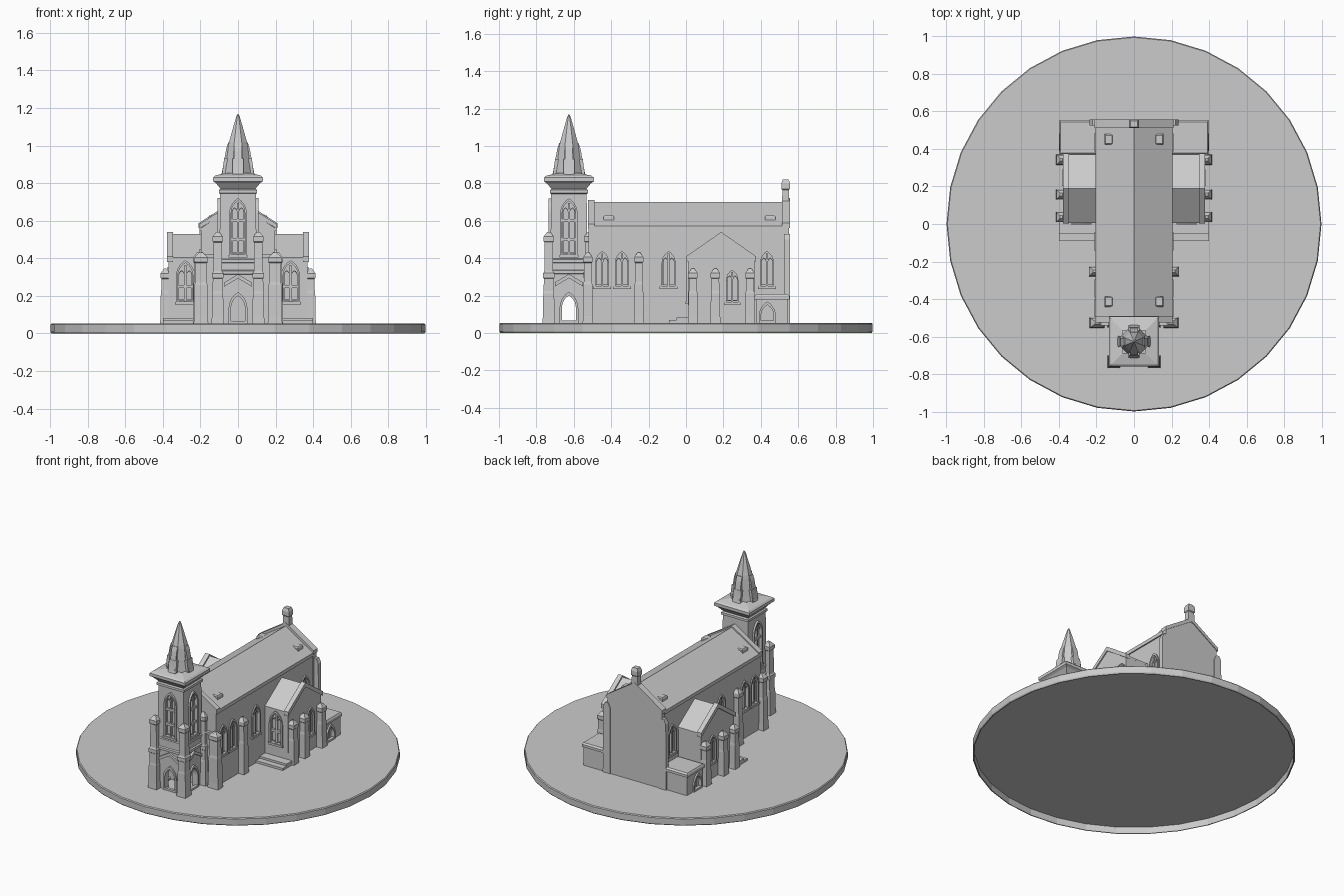
import bpy, bmesh
from math import pi, cos, sin
from mathutils import Matrix, Vector

if "Cube" in bpy.data.objects:
    bpy.data.objects.remove(bpy.data.objects["Cube"])

G = 0.05  # ground level, just inside the top of the base
FRONT, RIGHT, LEFT = 0, pi / 2, -pi / 2


def finish(name, bm):
    bmesh.ops.recalc_face_normals(bm, faces=bm.faces)
    me = bpy.data.meshes.new(name)
    bm.to_mesh(me)
    bm.free()
    ob = bpy.data.objects.new(name, me)
    bpy.context.collection.objects.link(ob)
    return ob


def placer(place):
    """place = (x, y, rotation); local u runs along the wall, d outward, v up"""
    x, y, rot = place
    m = Matrix.Translation((x, y, 0)) @ Matrix.Rotation(rot, 4, 'Z')
    return lambda u, d, v: m @ Vector((u, -d, v))


def slide(place, u):
    p = placer(place)(u, 0, 0)
    return (p.x, p.y, place[2])


def prism(name, pts, d0, d1, place=(0, 0, 0)):
    f, bm = placer(place), bmesh.new()
    a = [bm.verts.new(f(u, d0, v)) for u, v in pts]
    b = [bm.verts.new(f(u, d1, v)) for u, v in pts]
    bm.faces.new(a)
    bm.faces.new(b)
    for i in range(len(a)):
        j = (i + 1) % len(a)
        bm.faces.new((a[i], a[j], b[j], b[i]))
    return finish(name, bm)


def rect(u0, u1, v0, v1):
    return [(u0, v0), (u1, v0), (u1, v1), (u0, v1)]


def loft(name, cx, cy, sections, n=4, caps=True, phase=.5):
    """stack of (z, half_x, half_y) sections with n sides"""
    bm, rings = bmesh.new(), []
    k = 1 / cos(pi / n)
    for z, hx, hy in sections:
        rings.append([bm.verts.new((cx + hx * k * cos((i + phase) * 2 * pi / n),
                                    cy + hy * k * sin((i + phase) * 2 * pi / n), z)) for i in range(n)])
    if caps:
        bm.faces.new(rings[0])
        bm.faces.new(rings[-1])
    for a, b in zip(rings, rings[1:]):
        for i in range(n):
            j = (i + 1) % n
            bm.faces.new((a[i], a[j], b[j], b[i]))
    return finish(name, bm)


def arch(w, z0, z1):
    arc = [(-w + 2 * w * cos(i * pi / 15), z1 - 1.732 * w + 2 * w * sin(i * pi / 15)) for i in range(6)]
    return [(-w, z0), (w, z0)] + arc + [(-u, v) for u, v in arc[-2::-1]]


def frame(name, w, z0, z1, t, d, place):
    f, bm = placer(place), bmesh.new()
    o, i = arch(w + t, z0 - t, z1 + 1.5 * t), arch(w, z0, z1)
    loops = [[bm.verts.new(f(u, dd, v)) for u, v in p] for p, dd in ((o, -.01), (o, d), (i, d), (i, -.01))]
    for k in range(4):
        a, b = loops[k], loops[(k + 1) % 4]
        for q in range(len(a)):
            r = (q + 1) % len(a)
            bm.faces.new((a[q], a[r], b[r], b[q]))
    return finish(name, bm)


def cut(wall, cutter):
    mod = wall.modifiers.new("opening", 'BOOLEAN')
    mod.operation, mod.solver, mod.object = 'DIFFERENCE', 'EXACT', cutter
    bpy.context.view_layer.objects.active = wall
    bpy.ops.object.modifier_apply(modifier=mod.name)
    bpy.data.objects.remove(cutter)


def window(wall, place, w, z0, z1, bars=()):
    """recessed pointed window with surround, sill and tracery"""
    cut(wall, prism("cutter", arch(w, z0, z1), -.015, .05, place))
    frame("window_surround", w, z0, z1, .01, .008, place)
    prism("window_sill", rect(-w - .014, w + .014, z0 - .016, z0 - .002), -.01, .012, place)
    prism("window_mullion", rect(-.005, .005, z0, z1 - .01), -.02, 0, place)
    for v in bars:
        prism("window_crossbar", rect(-w, w, v - .008, v + .008), -.02, 0, place)
    for s in (-1, 1):
        frame("window_lancet", w * .34, z0 + .01, z1 - w * 1.1, .004, -.004, slide(place, s * w * .5))


def pillar(name, x, y, h, hx, hy):
    """stepped buttress with a cap block and pointed top"""
    m = G + (h - G) * .55
    rows = [(G, 1.15), (G + .04, 1.08), (m, 1), (m + .015, .9), (h - .055, .85), (h - .05, 1.05),
            (h - .025, 1.05), (h, .3)]
    loft(name, x, y, [(z, hx * k, hy * k) for z, k in rows])


def gable(hw, eave, ridge):
    return [(-hw, G), (hw, G), (hw, eave), (0, ridge), (-hw, eave)]


def chevron(hw, eave, ridge, t):
    return [(-hw, eave), (-hw, eave - t), (0, ridge - t), (hw, eave - t), (hw, eave), (0, ridge)]


# round base, hollow underneath with a thin rim
loft("base", 0, 0, [(.045, .982, .982), (0, .982, .982), (0, .988, .988), (.008, .993, .993),
                    (.047, .993, .993), (.053, .988, .988)], 32, phase=0)

# nave walls, roof and end gables
nave = prism("nave_walls", gable(.198, .56, .69), -.53, .52)
prism("nave_roof", chevron(.206, .572, .70, .015), -.52, .515)
prism("front_gable_coping", chevron(.207, .582, .71, .025), .49, .525)
prism("back_gable_wall", gable(.204, .58, .71), -.55, -.52)
prism("back_gable_coping", chevron(.209, .587, .722, .025), -.555, -.512)
loft("gable_chimney", 0, .533, [(.69, .024, .019), (.765, .022, .018), (.77, .026, .023),
                                (.80, .026, .023), (.82, .018, .016)])

# both sides of the church
for s, side in ((1, RIGHT), (-1, LEFT)):
    prism("eave_course", rect(-.52, .52, .548, .56), .19, .206, (0, 0, side))
    for y in (-.448, -.343, -.093, .433):
        window(nave, (s * .198, y, side), .034, .25, .435)
    pillar("nave_buttress", s * .212, -.252, .43, .025, .023)
    pillar("front_corner_buttress", s * .197, -.525, .43, .034, .024)
    prism("front_string_course", rect(.09 * s, .2 * s, .405, .42), .52, .54)
    loft("back_corner_buttress", s * .21, .54, [(G, .028, .015), (.5, .026, .015), (.53, .012, .015)])
    for y in (-.413, .45):
        loft("roof_vent", s * .134, y, [(.595, .022, .028), (.622, .022, .028), (.629, .018, .022)])

    # transept
    mid = (0, .188, side)
    tran = prism("transept_walls", gable(.178, .395, .518), .19, .37, mid)
    prism("transept_roof", chevron(.182, .403, .528, .014), .19, .35, mid)
    prism("transept_coping", chevron(.186, .41, .54, .03), .345, .377, mid)
    window(tran, (s * .28, .01, FRONT), .04, .17, .375, (.25,))
    window(tran, (s * .37, .247, side), .03, .165, .335)
    for y in (.037, .157, .342):
        pillar("transept_buttress", s * .387, y, .345, .024, .024)

    # low rear porch with doorway
    porch = prism("rear_porch", rect(-.085, .085, G, .185), .19, .388, (0, .46, side))
    loft("rear_porch_roof", s * .297, .46, [(.18, .10, .093), (.197, .10, .093), (.207, .094, .083)])
    door = (s * .388, .435, side)
    cut(porch, prism("cutter", arch(.034, .056, .15), -.015, .05, door))
    frame("porch_door_surround", .034, .066, .15, .012, .01, door)
    prism("porch_door_plank", rect(-.004, .004, G, .14), -.02, -.008, door)

    # side steps
    for d0, h in ((.09, .068), (.05, .082)):
        prism("side_step", rect(-d0, .015, G, h), .19, .40, (0, 0, RIGHT) if s > 0 else (-.59, 0, RIGHT))

# tower shaft with open entrance
TY = -.626
tower = loft("tower_shaft", 0, TY, [(G, .1, .1), (.33, .1, .1), (.80, .094, .094)])
cut(tower, loft("cutter", 0, TY, [(.054, .07, .07), (.25, .07, .07)]))
for place in ((0, TY - .1, FRONT), (.1, TY, RIGHT), (-.1, TY, LEFT)):
    cut(tower, prism("cutter", arch(.037, .054, .2), -.05, .05, place))
    frame("entrance_surround", .037, .066, .2, .013, .01, place)
    prism("entrance_hood", chevron(.075, .27, .315, .022), -.01, .014, place)
    window(tower, slide(place, 0), .036, .42, .705, (.5, .6))

# tower bands, cornice and corner buttresses
for z, h in ((.325, .109), (.385, .106), (.755, .102)):
    loft("tower_band", 0, TY, [(z - .012, .093, .093), (z - .008, h, h), (z + .008, h, h),
                               (z + .016, .093, .093)], caps=False)
loft("tower_cornice", 0, TY, [(.77, .093, .093), (.80, .118, .118), (.81, .133, .133),
                              (.83, .133, .133), (.84, .122, .122), (.855, .06, .06)], caps=False)
for sx in (-1, 1):
    for sy in (-1, 1):
        x, y = sx * .108, TY + sy * .108
        pillar("tower_buttress_low", x, y, .345, .029, .029)
        pillar("tower_buttress_high", x, y, .54, .026, .026)

# spire with four small sloping dormers
loft("spire", 0, TY, [(.845, .07, .07), (1.0, .051, .051), (1.02, .047, .047), (1.10, .025, .025),
                      (1.155, .009, .009), (1.168, .003, .003)], 8)
for k in range(4):
    fin = [(.03, .84), (.09, .84), (.085, .86), (.062, .985), (.052, 1.015), (.03, 1.015)]
    prism("spire_dormer", fin, -.02, .02, (0, TY, k * pi / 2))
    prism("spire_dormer_foot", [(.04, .84), (.086, .84), (.074, .93), (.04, .93)], -.029, .029,
          (0, TY, k * pi / 2))
